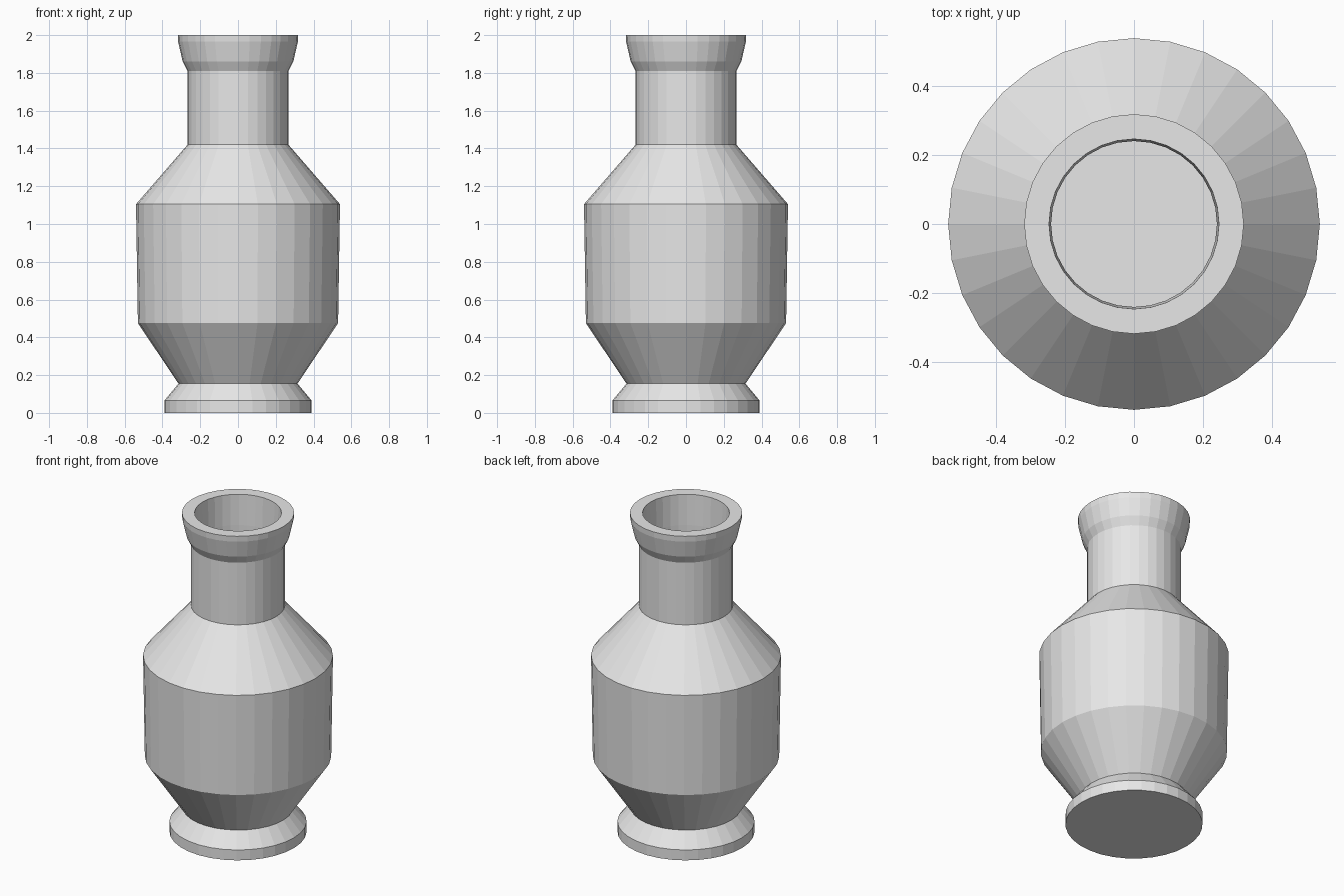
import bpy
import bmesh
import math

SIDES = 32

cube = bpy.data.objects.get("Cube")
if cube:
    bpy.data.objects.remove(cube, do_unlink=True)


def make_material(name, colour):
    mat = bpy.data.materials.new(name)
    mat.use_nodes = True
    mat.diffuse_color = colour
    mat.node_tree.nodes["Principled BSDF"].inputs["Base Color"].default_value = colour
    return mat


def lathe(name, profile, mat):
    """Turn a (radius, height) profile around z; its open ends are capped."""
    bm = bmesh.new()
    rings = []
    for radius, height in profile:
        ring = []
        for i in range(SIDES):
            angle = math.tau * i / SIDES
            ring.append(bm.verts.new((radius * math.cos(angle), radius * math.sin(angle), height)))
        rings.append(ring)
    for low, high in zip(rings, rings[1:]):
        for i in range(SIDES):
            j = (i + 1) % SIDES
            bm.faces.new((low[i], low[j], high[j], high[i]))
    bm.faces.new(rings[0][::-1])
    bm.faces.new(rings[-1])
    bmesh.ops.recalc_face_normals(bm, faces=bm.faces[:])
    mesh = bpy.data.meshes.new(name)
    bm.to_mesh(mesh)
    bm.free()
    mesh.materials.append(mat)
    obj = bpy.data.objects.new(name, mesh)
    bpy.context.collection.objects.link(obj)
    return obj


grey = make_material("light grey", (0.8, 0.8, 0.8, 1))

# Outside from the foot to the rim
outside = [
    (0.39, 0), (0.39, 0.065), (0.315, 0.155),      # foot
    (0.53, 0.475), (0.54, 1.105),                  # body
    (0.267, 1.42), (0.267, 1.81),                  # shoulder and neck
    (0.293, 1.86), (0.317, 1.965), (0.319, 2),     # flared lip
]

# Hollow from the rim down to the floor
inside = [
    (0.247, 2), (0.241, 1.81), (0.241, 1.41),
    (0.505, 1.09), (0.495, 0.49), (0.28, 0.17),
]

lathe("vase", outside + inside, grey)
